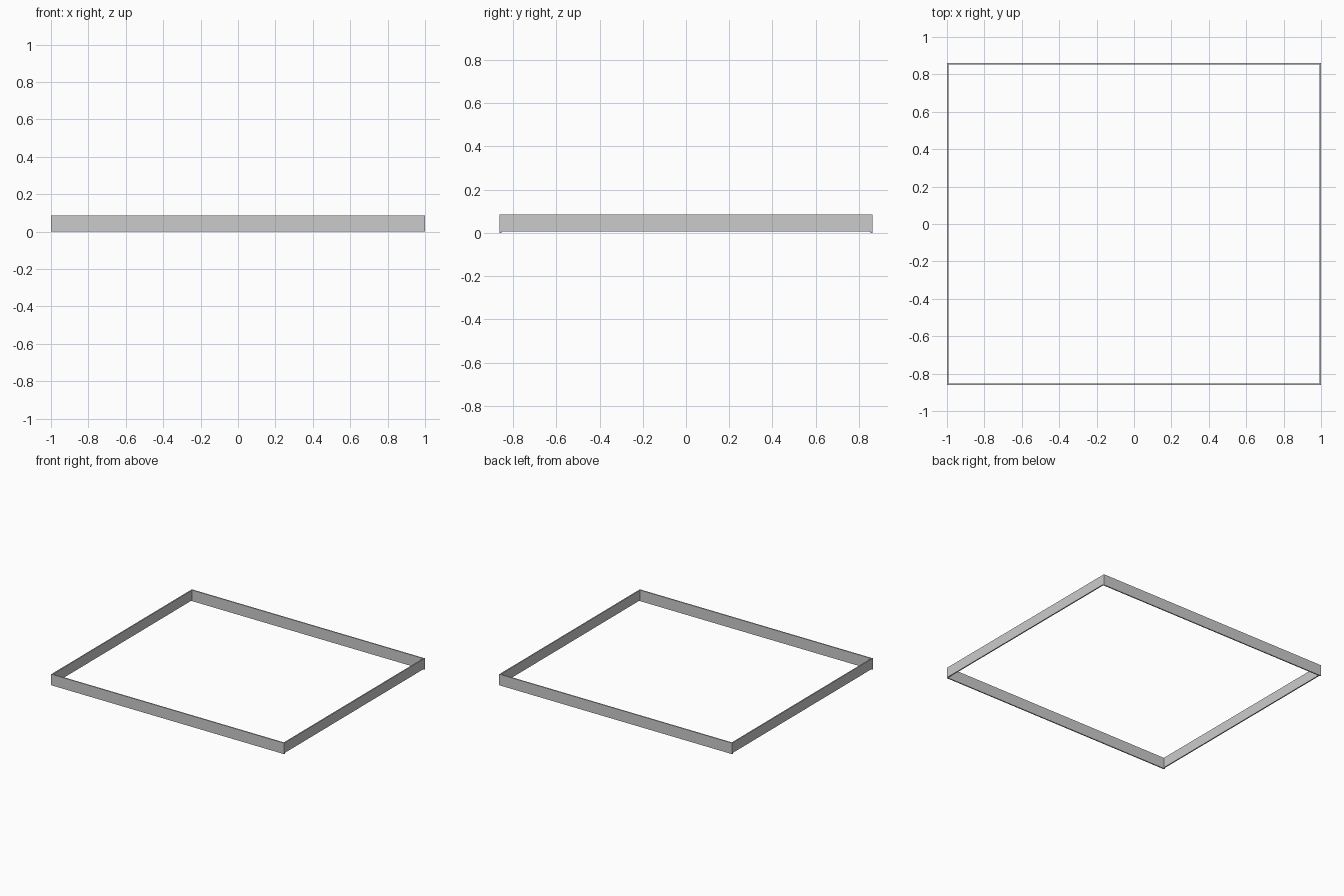
import bpy

if "Cube" in bpy.data.objects:
    bpy.data.objects.remove(bpy.data.objects["Cube"])

W, D, H, T = 1.0, 0.862, 0.086, 0.009   # half width, half depth, height, wall thickness
LIFT = 0.007                            # side rails sit slightly above the base


def box(name, x0, x1, y0, y1, z0, z1):
    bpy.ops.mesh.primitive_cube_add(size=1, location=((x0 + x1) / 2, (y0 + y1) / 2, (z0 + z1) / 2))
    ob = bpy.context.object
    ob.name = name
    ob.scale = (x1 - x0, y1 - y0, z1 - z0)
    bpy.ops.object.transform_apply(location=False, rotation=False, scale=True)
    return ob


# Long rails at the front and back
box("front_rail", -W, W, -D, -D + T, 0, H)
box("back_rail", -W, W, D - T, D, 0, H)

# Side rails fitted between them
box("left_rail", -W, -W + T, -D + T, D - T, LIFT, H)
box("right_rail", W - T, W, -D + T, D - T, LIFT, H)
